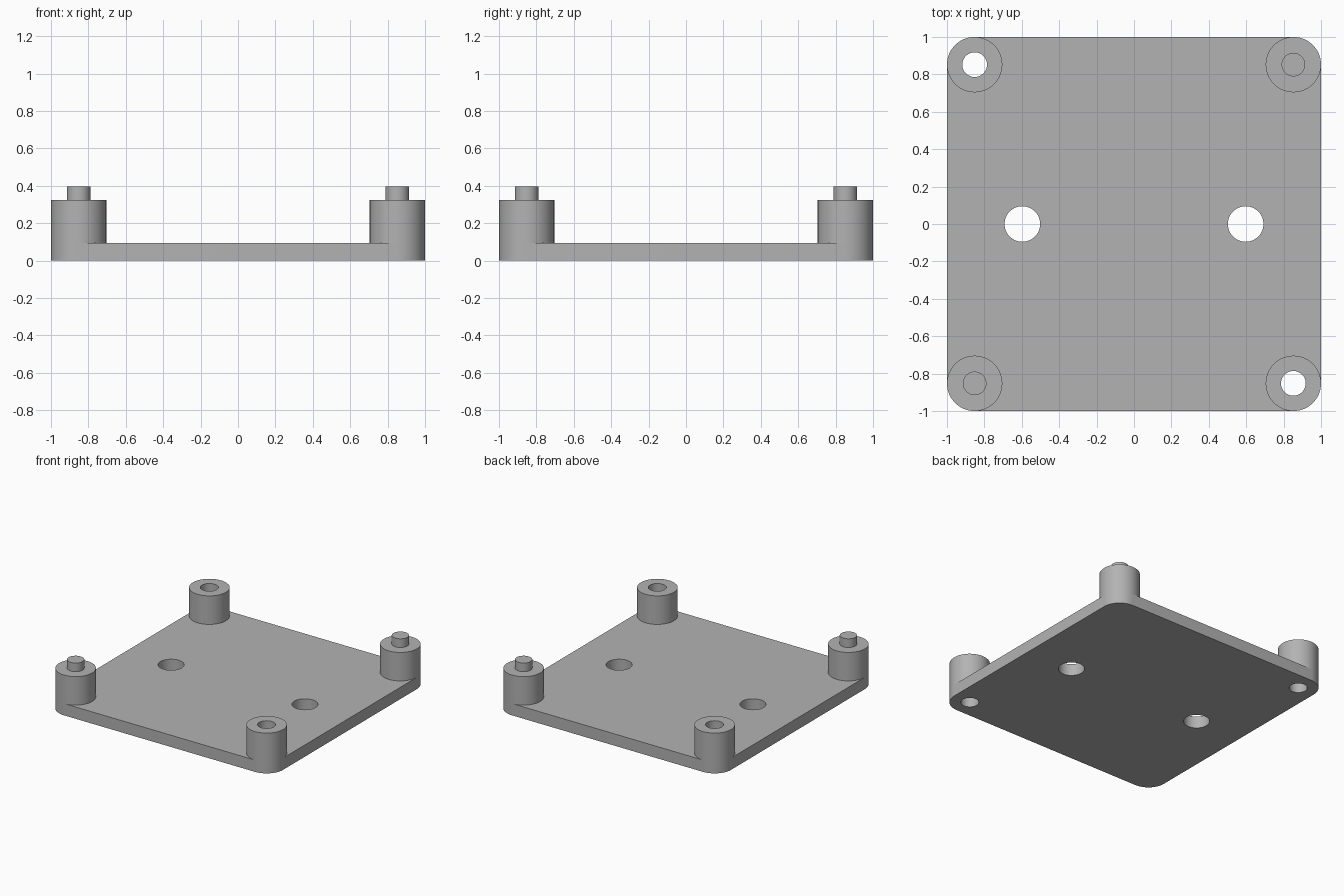
import bpy, bmesh, math

cube = bpy.data.objects.get("Cube")
if cube:
    bpy.data.objects.remove(cube, do_unlink=True)

PLATE_TOP, POST_TOP, PEG_TOP = 0.095, 0.325, 0.395
POST_R, PEG_R, BORE_R, MOUNT_R = 0.148, 0.063, 0.066, 0.095
CORNER = 1 - POST_R
MOUNT_X = 0.597
SEGMENTS = 64

grey = bpy.data.materials.new("plain grey")
grey.use_nodes = True
colour = (0.45, 0.45, 0.45, 1)
grey.diffuse_color = colour
grey.node_tree.nodes["Principled BSDF"].inputs["Base Color"].default_value = colour


def add_object(name, bm):
    bmesh.ops.recalc_face_normals(bm, faces=bm.faces)
    mesh = bpy.data.meshes.new(name)
    bm.to_mesh(mesh)
    bm.free()
    mesh.materials.append(grey)
    obj = bpy.data.objects.new(name, mesh)
    bpy.context.collection.objects.link(obj)
    return obj


def smooth(obj):
    bpy.ops.object.select_all(action="DESELECT")
    obj.select_set(True)
    bpy.context.view_layer.objects.active = obj
    bpy.ops.object.shade_smooth_by_angle(angle=math.radians(30))


def extruded(name, outline, bottom, top):
    bm = bmesh.new()
    face = bm.faces.new([bm.verts.new((x, y, bottom)) for x, y in outline])
    result = bmesh.ops.extrude_face_region(bm, geom=[face], use_keep_orig=True)
    for item in result["geom"]:
        if isinstance(item, bmesh.types.BMVert):
            item.co.z = top
    return add_object(name, bm)


def arc(cx, cy, radius, start, steps):
    angles = [start + math.tau * i / SEGMENTS for i in range(steps)]
    return [(cx + radius * math.cos(a), cy + radius * math.sin(a)) for a in angles]


def lathe(name, profile, x, y):
    """Spin a profile of (radius, height) points about a vertical axis."""
    bm = bmesh.new()
    verts = [bm.verts.new((r, 0, z)) for r, z in profile]
    edges = [bm.edges.new(pair) for pair in zip(verts, verts[1:])]
    bmesh.ops.spin(bm, geom=verts + edges, cent=(0, 0, 0), axis=(0, 0, 1),
                   angle=math.tau, steps=SEGMENTS, use_merge=False)
    bmesh.ops.remove_doubles(bm, verts=bm.verts, dist=0.0001)
    bmesh.ops.translate(bm, verts=bm.verts, vec=(x, y, 0))
    obj = add_object(name, bm)
    smooth(obj)


# Base plate with rounded corners
outline = []
for i, (sx, sy) in enumerate([(1, 1), (-1, 1), (-1, -1), (1, -1)]):
    outline += arc(sx * CORNER, sy * CORNER, POST_R, i * math.pi / 2, SEGMENTS // 4 + 1)
plate = extruded("base_plate", outline, 0, PLATE_TOP)

# Through holes: two mounting holes and the bores of two posts
holes = [(-MOUNT_X, 0, MOUNT_R), (MOUNT_X, 0, MOUNT_R),
         (-CORNER, CORNER, BORE_R), (CORNER, -CORNER, BORE_R)]
for x, y, radius in holes:
    cutter = extruded("hole_cutter", arc(x, y, radius, 0, SEGMENTS), -0.1, 0.2)
    cut = plate.modifiers.new("hole", "BOOLEAN")
    cut.operation, cut.solver, cut.object = "DIFFERENCE", "EXACT", cutter
    bpy.context.view_layer.objects.active = plate
    bpy.ops.object.modifier_apply(modifier=cut.name)
    bpy.data.objects.remove(cutter, do_unlink=True)
smooth(plate)

# Corner posts: pegged on one diagonal, bored on the other
wall = [(POST_R, PLATE_TOP), (POST_R, POST_TOP)]
peg = wall + [(PEG_R, POST_TOP), (PEG_R, PEG_TOP), (0, PEG_TOP)]
bore = wall + [(BORE_R, POST_TOP), (BORE_R, PLATE_TOP)]
for sx, side in ((-1, "right"), (1, "left")):
    for sy, end in ((-1, "front"), (1, "back")):
        kind, profile = ("peg", peg) if sx == sy else ("socket", bore)
        lathe(f"{end}_{side}_{kind}_post", profile, sx * CORNER, sy * CORNER)
